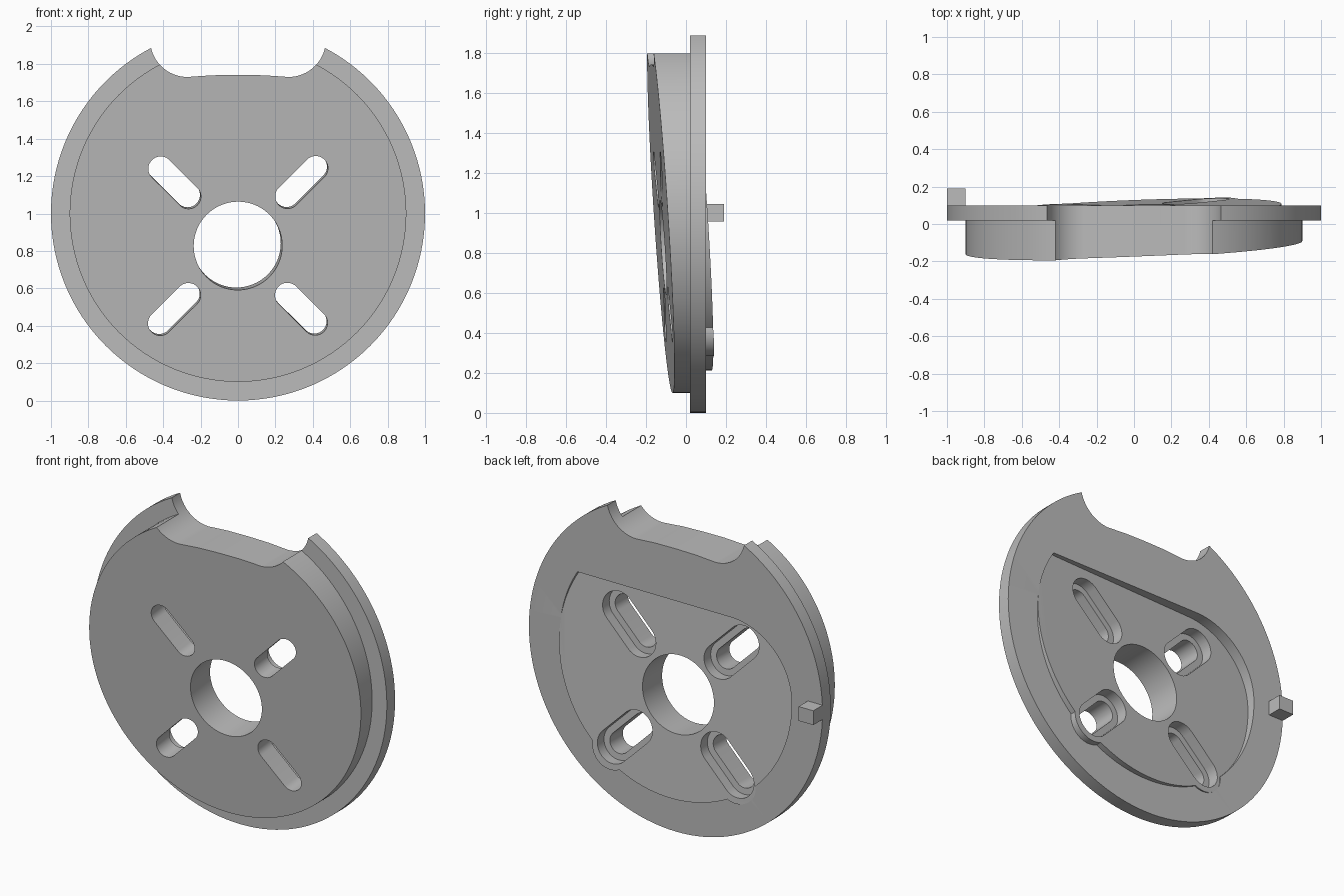
import bpy, bmesh
from math import sin, cos, pi, asin, radians

if "Cube" in bpy.data.objects:
    bpy.data.objects.remove(bpy.data.objects["Cube"])

B, C = 0.039, -0.065                  # tilt of the inner plate
HUB_Z = 0.827


def tilted(a):
    return lambda x, z: a + B * x + C * (z - 1)


def flat(v):
    return lambda x, z: v


front, back = tilted(-0.126), tilted(0.077)


def arc(cx, cz, r, a0, a1, n):
    return [(cx + r * cos(a0 + (a1 - a0) * i / n), cz + r * sin(a0 + (a1 - a0) * i / n))
            for i in range(n + 1)]


def circle(cz, r, n=128):
    return arc(0, cz, r, 0, 2 * pi, n)[:-1]


def prism(name, outline, y0, y1, lean=False):
    """Outline in x,z stretched between two surfaces along y."""
    bm = bmesh.new()
    rings = []
    for f in (y0, y1):
        ring = []
        for x, z in outline:
            y = f(x, z)
            k = (y + 0.12) if lean else 0
            ring.append(bm.verts.new((x - B * k, y, z - C * k)))
        rings.append(ring)
    n = len(outline)
    bm.faces.new(rings[0])
    bm.faces.new(rings[1])
    for i in range(n):
        j = (i + 1) % n
        bm.faces.new((rings[0][i], rings[0][j], rings[1][j], rings[1][i]))
    bmesh.ops.recalc_face_normals(bm, faces=bm.faces)
    me = bpy.data.meshes.new(name)
    bm.to_mesh(me)
    bm.free()
    ob = bpy.data.objects.new(name, me)
    bpy.context.collection.objects.link(ob)
    return ob


def combine(target, tool, op):
    m = target.modifiers.new("bool", 'BOOLEAN')
    m.operation, m.object, m.solver = op, tool, 'EXACT'
    bpy.context.view_layer.objects.active = target
    bpy.ops.object.modifier_apply(modifier=m.name)
    bpy.data.objects.remove(tool, do_unlink=True)


def slot(sx, sz, r):
    ang = radians(45) if sx * sz > 0 else radians(135)
    if sz < 0:
        ang -= pi
    pts = arc(sx * 0.415, HUB_Z + sz * 0.415, r, ang - pi / 2, ang + pi / 2, 20)
    return pts + arc(sx * 0.265, HUB_Z + sz * 0.265, r, ang + pi / 2, ang + 1.5 * pi, 20)


def seat_outline(d):
    """Large circle with a straight top and one rounded upper corner."""
    r, f, h = 0.79 - d, 0.42 - d, 0.42 - d
    return (arc(0, 1, r, asin(h / r), -pi, 96)
            + arc(-0.37, 1, f, pi, pi / 2, 24)[1:])


# Flange and front boss
plate = prism("mounting_plate", circle(1, 1.0), flat(0.02), flat(0.10))
combine(plate, prism("boss", circle(1, 0.9), front, flat(0.06)), 'UNION')

# Tilted rear seat: raised low down, sunken high up
combine(plate, prism("seat", seat_outline(0.002), flat(0.05), flat(0.30)), 'UNION')
for sx in (-1, 1):
    combine(plate, prism("collar", slot(sx, -1, 0.128), flat(0.055), flat(0.27)), 'UNION')
combine(plate, prism("seat_cut", seat_outline(0), back, flat(0.5)), 'DIFFERENCE')
for sx in (-1, 1):
    combine(plate, prism("collar_cut", slot(sx, -1, 0.13), back, flat(0.5)), 'DIFFERENCE')

# Top notch with coved ends
right = arc(0.27, 1.93, 0.2, -pi / 2, 0, 16) + [(0.47, 2.2)]
mid = [(-0.14, 1.739), (0, 1.741), (0.14, 1.739)]
left = [(-x, z) for x, z in reversed(right)]
combine(plate, prism("notch", left + mid + right, flat(-0.5), flat(0.5)), 'DIFFERENCE')

# Centre hole and counterbored slots
combine(plate, prism("hub", circle(HUB_Z, 0.237, 96), tilted(-0.4), tilted(0.4), True), 'DIFFERENCE')
for sx in (-1, 1):
    for sz in (-1, 1):
        combine(plate, prism("slot", slot(sx, sz, 0.066), tilted(-0.4), tilted(0.4), True), 'DIFFERENCE')
        combine(plate, prism("bore", slot(sx, sz, 0.105), tilted(0.007), tilted(0.4), True), 'DIFFERENCE')

# Small locating key on the rear rim
key = prism("locating_key", [(-1, 0.957), (-0.9, 0.957), (-0.9, 1.045), (-1, 1.045)],
            flat(0.095), flat(0.19))

mat = bpy.data.materials.new("light grey")
mat.diffuse_color = (0.5, 0.5, 0.5, 1)
mat.use_nodes = True
mat.node_tree.nodes["Principled BSDF"].inputs["Base Color"].default_value = mat.diffuse_color
for ob in (plate, key):
    ob.data.materials.clear()
    ob.data.materials.append(mat)
    for p in ob.data.polygons:
        p.material_index = 0
bpy.ops.object.select_all(action='DESELECT')
plate.select_set(True)
bpy.context.view_layer.objects.active = plate
bpy.ops.object.shade_smooth_by_angle(angle=radians(25))
